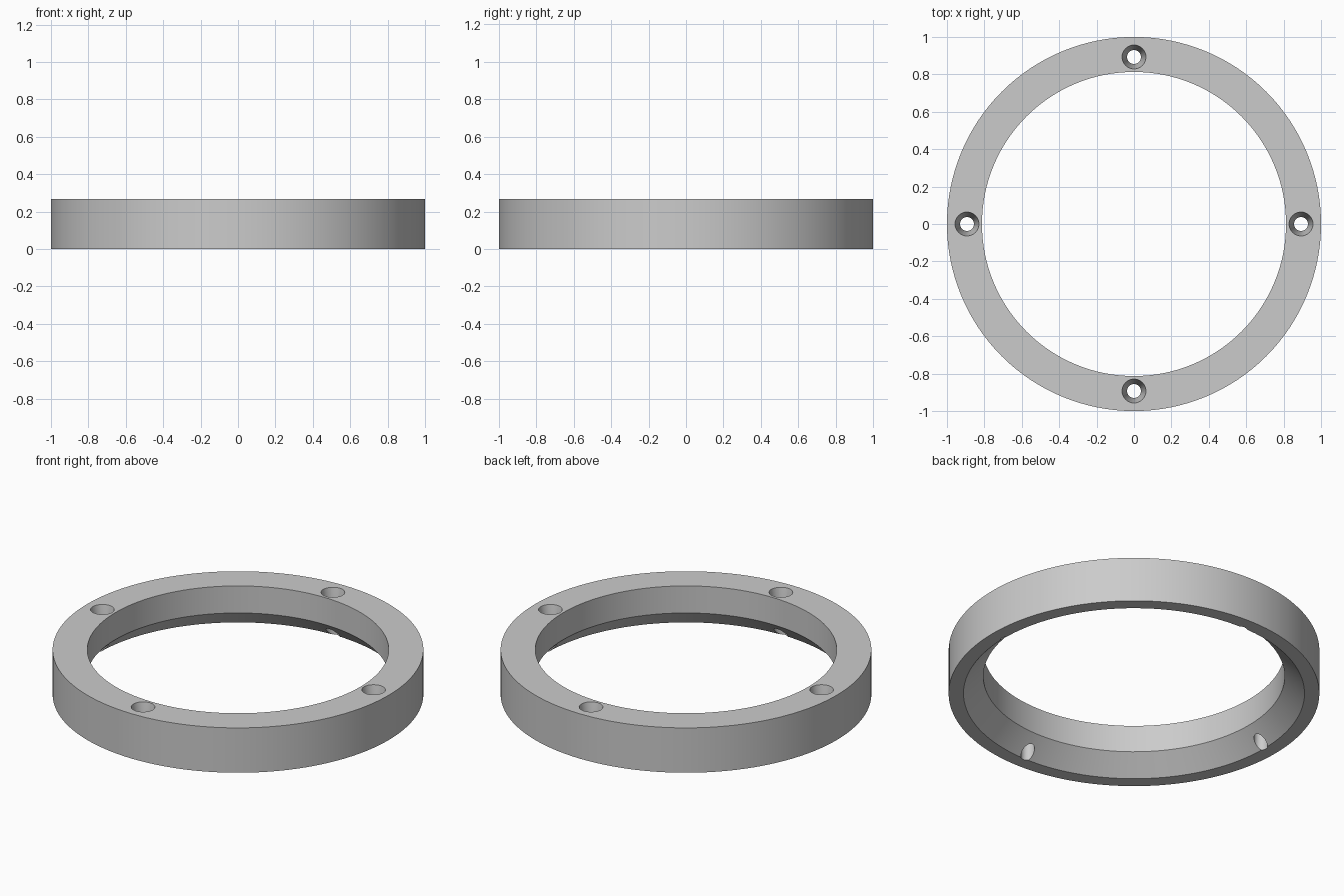
import bpy, bmesh, math

if "Cube" in bpy.data.objects:
    bpy.data.objects.remove(bpy.data.objects["Cube"])

HEIGHT = 0.267
STEPS = 128

grey = bpy.data.materials.new("light_grey")
grey.diffuse_color = (0.6, 0.6, 0.6, 1)
grey.use_nodes = True
grey.node_tree.nodes["Principled BSDF"].inputs["Base Color"].default_value = grey.diffuse_color


def lathe(name, profile, steps, centre=(0, 0, 0), closed=True):
    """Revolve an (r, z) profile around z; an open profile gets end caps."""
    bm = bmesh.new()
    rings = []
    for i in range(steps):
        a = 2 * math.pi * i / steps
        rings.append([bm.verts.new((r * math.cos(a), r * math.sin(a), z)) for r, z in profile])
    n = len(profile)
    for i in range(steps):
        a, b = rings[i], rings[(i + 1) % steps]
        for j in range(n if closed else n - 1):
            k = (j + 1) % n
            bm.faces.new((a[j], b[j], b[k], a[k]))
    if not closed:
        bm.faces.new([ring[0] for ring in rings])
        bm.faces.new([ring[-1] for ring in rings])
    bmesh.ops.recalc_face_normals(bm, faces=bm.faces)
    mesh = bpy.data.meshes.new(name)
    bm.to_mesh(mesh)
    bm.free()
    obj = bpy.data.objects.new(name, mesh)
    obj.location = centre
    obj.data.materials.append(grey)
    bpy.context.collection.objects.link(obj)
    return obj


# Ring body: straight outer wall and bore, conical chamfer underneath
ring = lathe("mounting_ring",
             [(1, 0), (1, HEIGHT), (0.813, HEIGHT), (0.813, 0.106), (0.92, 0)], STEPS)
bpy.context.view_layer.objects.active = ring
ring.select_set(True)

# Four tapered screw holes
for i in range(4):
    a = i * math.pi / 2
    cutter = lathe("screw_hole_cutter",
                   [(0.037, -0.1), (0.037, 0.107), (0.064, HEIGHT), (0.064, HEIGHT + 0.1)],
                   32, (0.893 * math.cos(a), 0.893 * math.sin(a), 0), closed=False)
    cutter.hide_render = True
    mod = ring.modifiers.new("screw_hole", "BOOLEAN")
    mod.operation = "DIFFERENCE"
    mod.solver = "EXACT"
    mod.object = cutter
    bpy.context.view_layer.update()
    bpy.ops.object.modifier_apply(modifier=mod.name)
    bpy.data.objects.remove(cutter)

bpy.ops.object.shade_smooth_by_angle(angle=math.radians(30))
